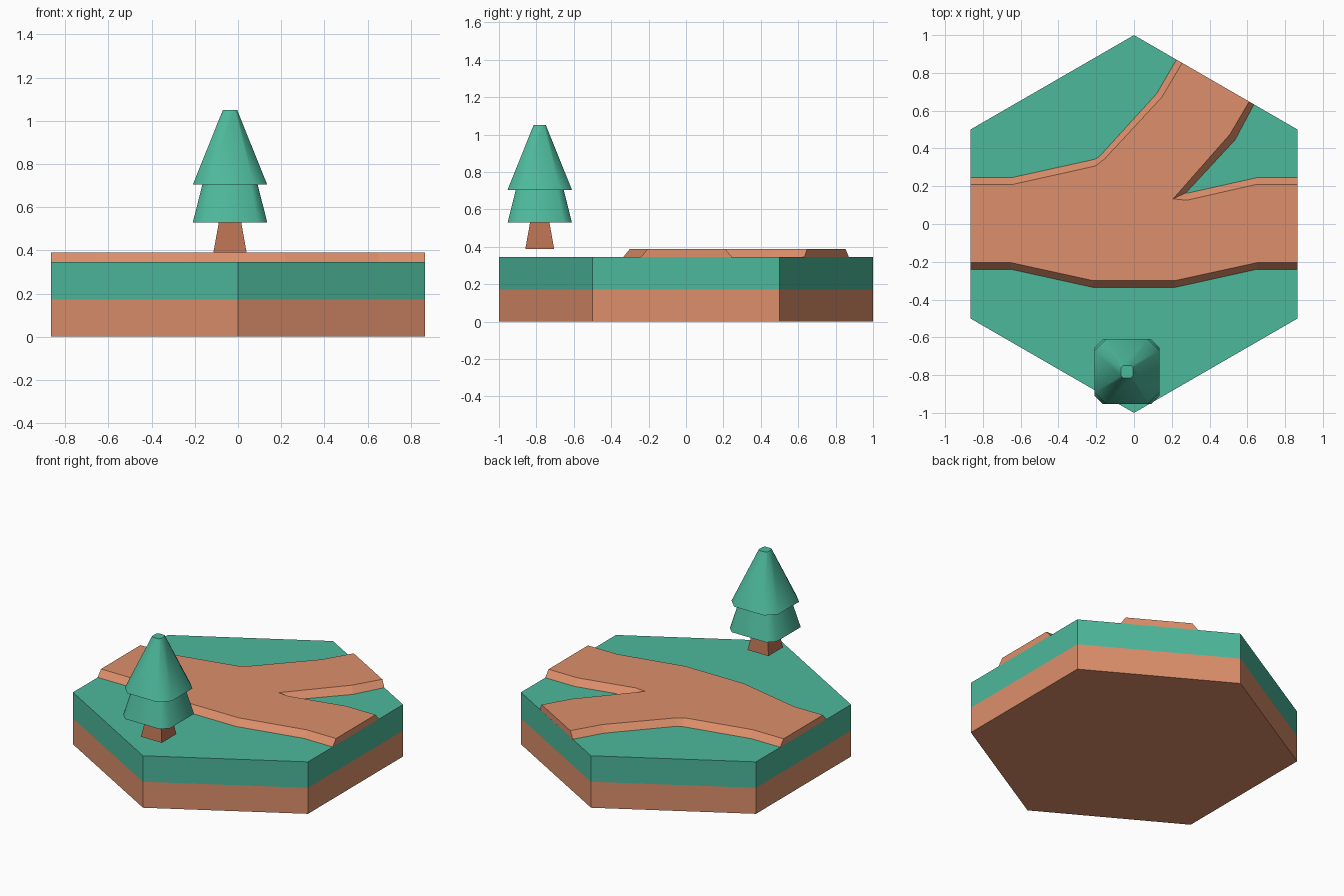
import bpy, bmesh, math

if "Cube" in bpy.data.objects:
    bpy.data.objects.remove(bpy.data.objects["Cube"])


def material(name, rgb):
    """Flat colour given as sRGB 0-255, stored as linear."""
    def lin(c):
        c /= 255
        return c / 12.92 if c <= 0.04045 else ((c + 0.055) / 1.055) ** 2.4
    m = bpy.data.materials.new(name)
    m.diffuse_color = (*[lin(c) for c in rgb], 1)
    m.use_nodes = True
    m.node_tree.nodes["Principled BSDF"].inputs["Base Color"].default_value = m.diffuse_color
    return m


GRASS = material("grass green", (77, 184, 155))
DIRT = material("terracotta dirt", (221, 143, 107))
BARK = material("brown bark", (184, 112, 81))


def loft(name, rings, mats, bottom=True):
    """Join counter-clockwise (xy outline, z) rings; one material per band."""
    bm = bmesh.new()
    loops = [[bm.verts.new((x, y, z)) for x, y in pts] for pts, z in rings]
    n = len(loops[0])
    for band, (a, b) in enumerate(zip(loops, loops[1:])):
        for i in range(n):
            j = (i + 1) % n
            bm.faces.new((a[i], a[j], b[j], b[i])).material_index = band
    bm.faces.new(loops[-1]).material_index = len(mats) - 1
    if bottom:
        bm.faces.new(loops[0][::-1])
    me = bpy.data.meshes.new(name)
    bm.to_mesh(me)
    bm.free()
    for m in mats:
        me.materials.append(m)
    ob = bpy.data.objects.new(name, me)
    bpy.context.collection.objects.link(ob)
    return ob


def cut_square(cx, cy, r, chamfer):
    """Square outline of half width r with cut corners."""
    k = r - chamfer
    pts = [(r, -k), (r, k), (k, r), (-k, r), (-r, k), (-r, -k), (-k, -r), (k, -r)]
    return [(cx + x, cy + y) for x, y in pts]


# hexagonal ground: dirt layer below, grass layer above
Z_DIRT, Z_GRASS, Z_PATH = 0.173, 0.346, 0.389
hexagon = [(math.cos(a), math.sin(a))
           for a in (math.radians(30 + 60 * i) for i in range(6))]
loft("ground_tile", [(hexagon, 0), (hexagon, Z_DIRT), (hexagon, Z_GRASS)], [DIRT, GRASS])

# raised forked path with bevelled sides: south edge, notch, branch, north-west edge
E = 0.866
path_base = [(-E, -0.24), (-0.65, -0.24), (-0.22, -0.335), (0.22, -0.335),
             (0.65, -0.24), (E, -0.24), (E, 0.245), (0.65, 0.245),
             (0.29, 0.165), (0.275, 0.165), (0.535, 0.445), (0.635, 0.633),
             (0.225, 0.87), (0.12, 0.69), (-0.185, 0.355), (-0.21, 0.342),
             (-0.65, 0.245), (-E, 0.245)]
path_top = [(-E, -0.205), (-0.65, -0.205), (-0.215, -0.30), (0.215, -0.30),
            (0.65, -0.205), (E, -0.205), (E, 0.21), (0.65, 0.21),
            (0.28, 0.126), (0.207, 0.133), (0.508, 0.475), (0.61, 0.648),
            (0.255, 0.853), (0.148, 0.672), (-0.155, 0.345), (-0.205, 0.307),
            (-0.64, 0.21), (-E, 0.21)]
loft("forked_path", [(path_base, Z_GRASS), (path_top, Z_PATH)], [DIRT], bottom=False)

# tree: square tapered trunk and two tapered foliage tiers
TX, TY = -0.037, -0.782


def square(r):
    return [(TX + x * r, TY + y * r) for x, y in ((-1, -1), (1, -1), (1, 1), (-1, 1))]


loft("tree_trunk", [(square(0.077), Z_PATH), (square(0.05), 0.54)], [BARK])
tiers = [("lower_foliage", 0.53, 0.705, 0.172, 0.128, 0.045),
         ("upper_foliage", 0.705, 1.05, 0.172, 0.033, 0.062)]
for name, z0, z1, r0, r1, ch in tiers:
    ob = loft(name, [(cut_square(TX, TY, r0, ch), z0),
                     (cut_square(TX, TY, r1, ch * r1 / r0), z1)], [GRASS])
    bpy.ops.object.select_all(action='DESELECT')
    ob.select_set(True)
    bpy.context.view_layer.objects.active = ob
    bpy.ops.object.shade_smooth_by_angle(angle=math.radians(55))
